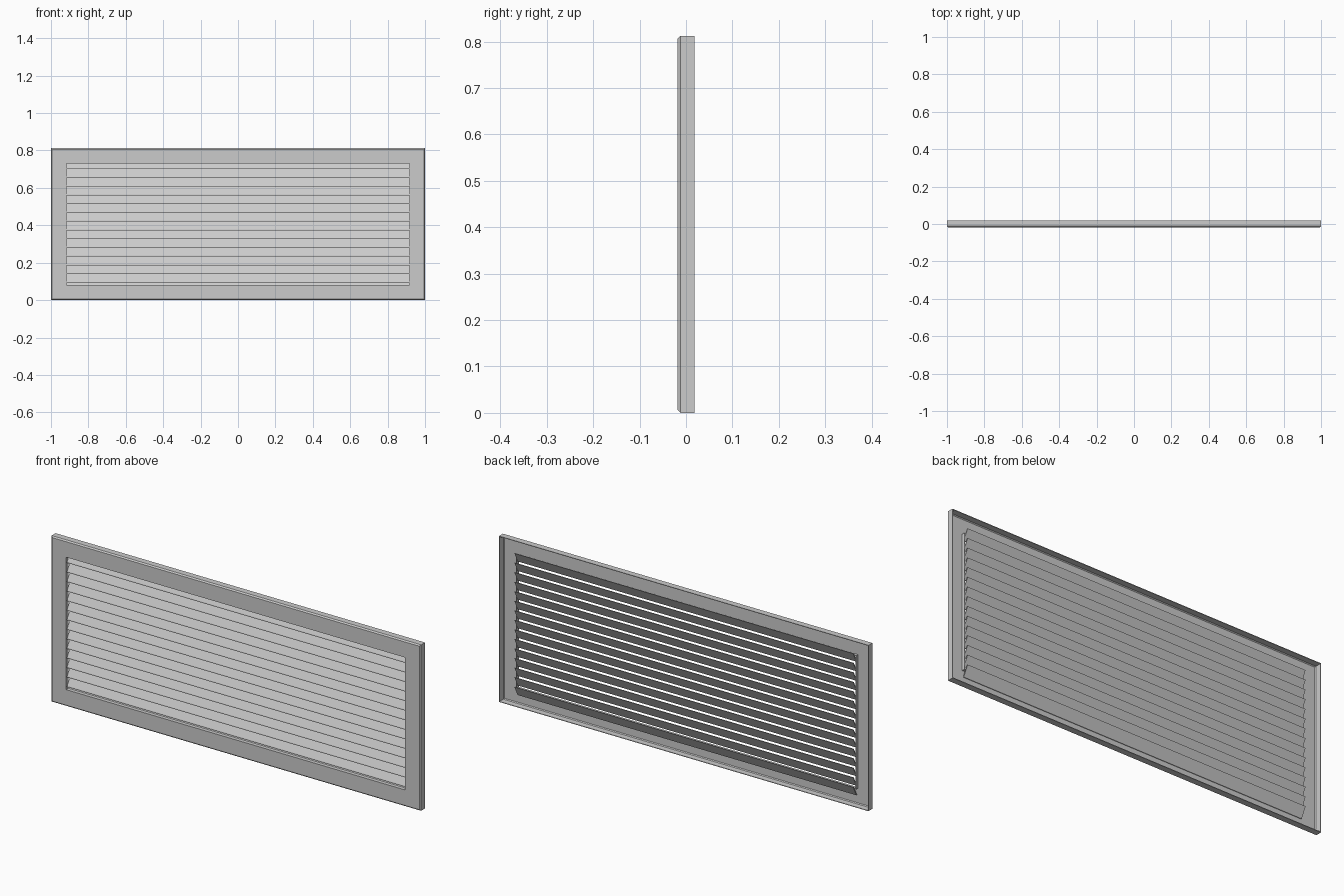
import bpy, bmesh

if "Cube" in bpy.data.objects:
    bpy.data.objects.remove(bpy.data.objects["Cube"])

H = 0.812          # overall height


def add_object(name, bm):
    bmesh.ops.recalc_face_normals(bm, faces=bm.faces[:])
    me = bpy.data.meshes.new(name)
    bm.to_mesh(me)
    bm.free()
    ob = bpy.data.objects.new(name, me)
    bpy.context.collection.objects.link(ob)
    return ob


def frame(name, profile):
    """Sweep a closed (inset, y) profile round the rectangle with mitred corners."""
    bm = bmesh.new()
    rings = []
    for d, y in profile:
        x, z0, z1 = 1 - d, d, H - d
        rings.append([bm.verts.new(c) for c in
                      ((-x, y, z0), (x, y, z0), (x, y, z1), (-x, y, z1))])
    n = len(rings)
    for i in range(n):
        a, b = rings[i], rings[(i + 1) % n]
        for k in range(4):
            m = (k + 1) % 4
            bm.faces.new((a[k], a[m], b[m], b[k]))
    return add_object(name, bm)


def bar(name, profile, half, z):
    """Extrude a closed (y, z) profile along x."""
    bm = bmesh.new()
    ends = [[bm.verts.new((x, py, pz + z)) for py, pz in profile]
            for x in (-half, half)]
    n = len(profile)
    for i in range(n):
        j = (i + 1) % n
        bm.faces.new((ends[0][i], ends[0][j], ends[1][j], ends[1][i]))
    bm.faces.new(ends[0])
    bm.faces.new(ends[1])
    return add_object(name, bm)


# Hollow folded frame: chamfered outer rim, flat face, short inner lip
frame("grille_frame", [
    (0, 0.018), (0, -0.012), (0.006, -0.018), (0.082, -0.018), (0.082, 0.0),
    (0.079, 0.0), (0.079, -0.015), (0.007, -0.015), (0.003, -0.011), (0.003, 0.018)])

# Louvre slats: low at the front with a small lip, rising to the back
slat = [(-0.011, 0.0), (-0.011, 0.005), (0.013, 0.049), (0.017, 0.049), (-0.008, 0.0)]
for i in range(15):
    bar(f"louvre_slat_{i + 1:02d}", slat, 0.917, 0.046 + 0.0467 * i)
